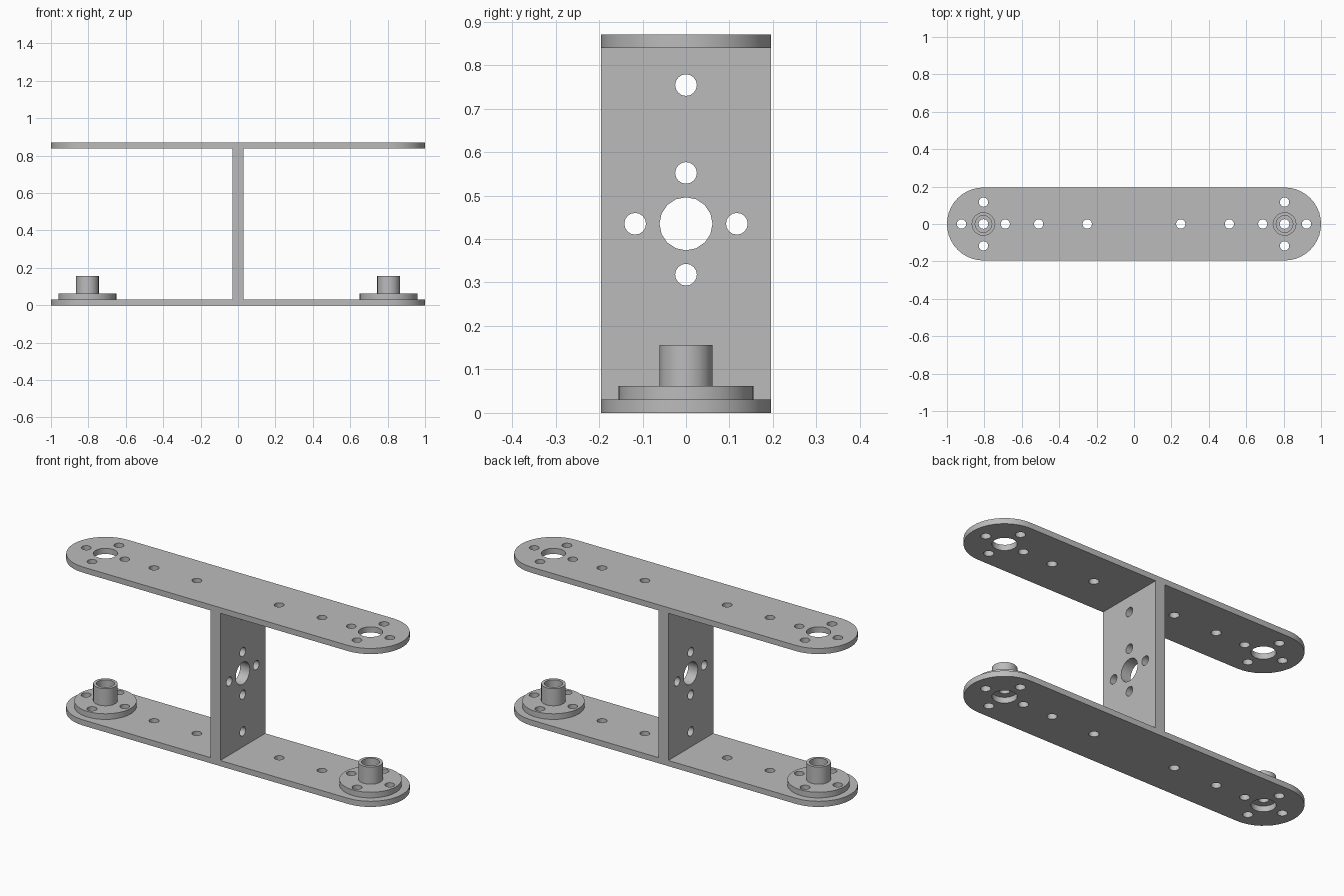
import bpy, bmesh
from math import sin, cos, pi
from mathutils import Matrix

if "Cube" in bpy.data.objects:
    bpy.data.objects.remove(bpy.data.objects["Cube"], do_unlink=True)

END_X = 0.805      # centre of the rounded ends
HALF_W = 0.195     # half width of all plates
SHEET = 0.031      # plate thickness
HEIGHT = 0.87
RING = 0.117       # bolt circle radius
BOLT = 0.025
BORE = 0.061

grey = bpy.data.materials.new("plain grey")
grey.use_nodes = True
colour = (0.5, 0.5, 0.5, 1)
grey.diffuse_color = colour
grey.node_tree.nodes["Principled BSDF"].inputs["Base Color"].default_value = colour


def arc(x, y, r, start=0.0, sweep=2 * pi, n=16, closed=True):
    count = n if closed else n + 1
    return [(x + r * cos(start + sweep * i / n), y + r * sin(start + sweep * i / n))
            for i in range(count)]


def bolt_ring(x, y):
    return [(x + RING * cos(k * pi / 2), y + RING * sin(k * pi / 2), BOLT) for k in range(4)]


def drilled_plate(name, outline, holes, z, thick, matrix=Matrix()):
    """Fill an outline with round holes, then extrude it upward."""
    bm = bmesh.new()
    for loop in [outline] + [arc(*h) for h in holes]:
        verts = [bm.verts.new((x, y, z)) for x, y in loop]
        for a, b in zip(verts, verts[1:] + verts[:1]):
            bm.edges.new((a, b))
    bmesh.ops.triangle_fill(bm, edges=bm.edges[:], use_beauty=True, use_dissolve=False)
    top = bmesh.ops.extrude_face_region(bm, geom=bm.faces[:], use_keep_orig=True)["geom"]
    bmesh.ops.translate(bm, vec=(0, 0, thick),
                        verts=[g for g in top if isinstance(g, bmesh.types.BMVert)])
    bmesh.ops.recalc_face_normals(bm, faces=bm.faces[:])
    bm.transform(matrix)
    mesh = bpy.data.meshes.new(name)
    bm.to_mesh(mesh)
    bm.free()
    mesh.materials.append(grey)
    obj = bpy.data.objects.new(name, mesh)
    bpy.context.collection.objects.link(obj)
    bpy.ops.object.select_all(action="DESELECT")
    obj.select_set(True)
    bpy.context.view_layer.objects.active = obj
    bpy.ops.object.shade_smooth_by_angle()
    return obj


# Long plates with rounded ends
stadium = (arc(END_X, 0, HALF_W, -pi / 2, pi, 20, False)
           + arc(-END_X, 0, HALF_W, pi / 2, pi, 20, False))
plate_holes = []
for side in (-1, 1):
    plate_holes += [(side * END_X, 0, BORE), (side * 0.51, 0, BOLT), (side * 0.25, 0, BOLT)]
    plate_holes += bolt_ring(side * END_X, 0)
drilled_plate("lower_plate", stadium, plate_holes, 0, SHEET)
drilled_plate("upper_plate", stadium, plate_holes, HEIGHT - SHEET, SHEET)

# Upright web, laid out flat and turned to stand between the plates
half_h = HEIGHT / 2 - SHEET
web_outline = [(-half_h, -HALF_W), (half_h, -HALF_W), (half_h, HALF_W), (-half_h, HALF_W)]
web_holes = [(0, 0, BORE), (-0.319, 0, BOLT), (0.319, 0, BOLT)] + bolt_ring(0, 0)
stand = Matrix.Translation((0, 0, HEIGHT / 2)) @ Matrix.Rotation(-pi / 2, 4, "Y")
drilled_plate("upright_web", web_outline, web_holes, -0.029, 0.058, stand)

# Flanged hubs on the lower plate
for side, label in ((-1, "right"), (1, "left")):
    x = side * END_X
    drilled_plate(label + "_hub_flange", arc(x, 0, 0.155, n=40),
                  [(x, 0, 0.026)] + bolt_ring(x, 0), SHEET, SHEET)
    drilled_plate(label + "_hub_sleeve", arc(x, 0, BORE, n=24),
                  [(x, 0, 0.045)], 2 * SHEET, 0.094)
